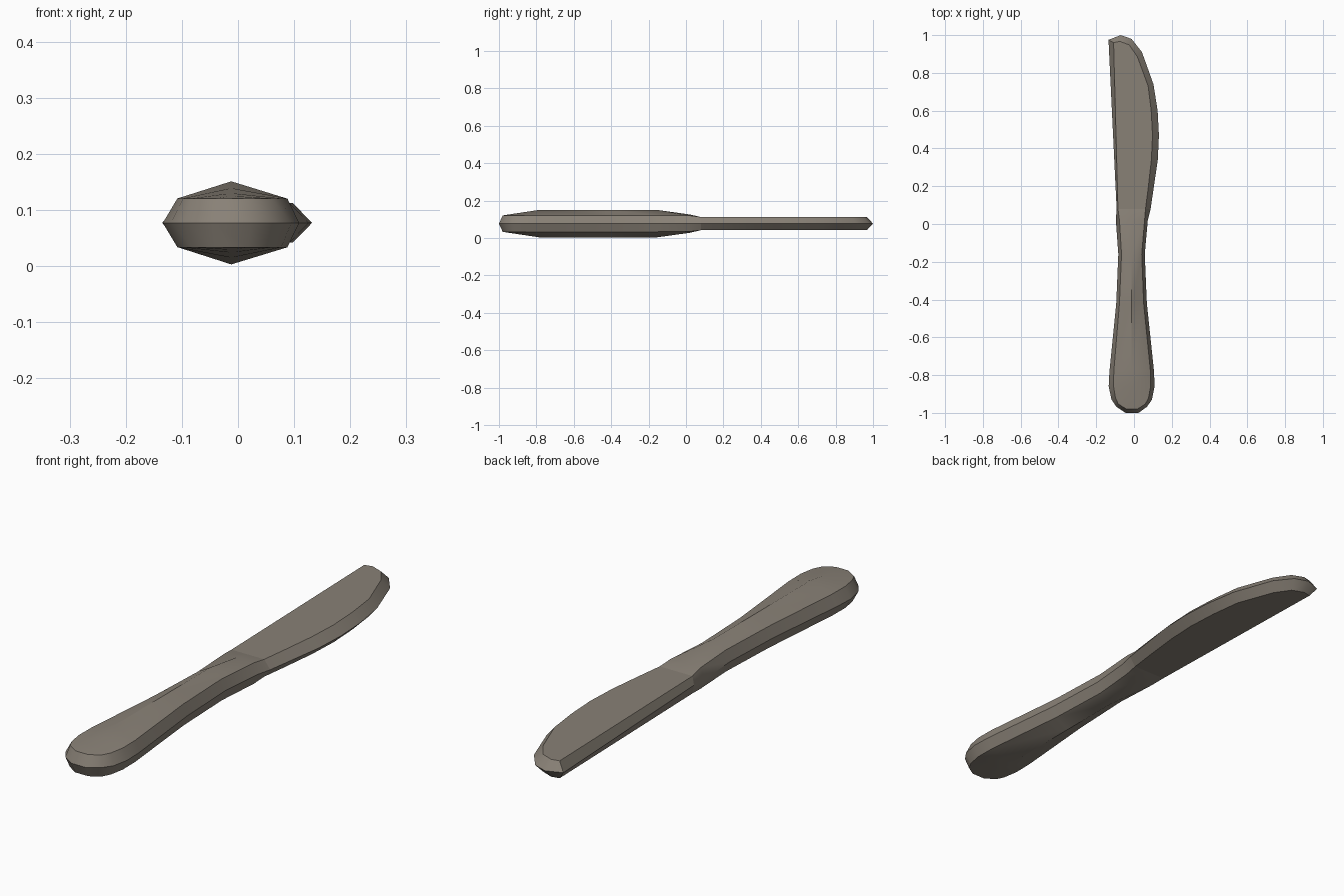
import bpy
import bmesh
import math

MID, CX = 0.077, -0.012   # height of the rim, x of the handle ridge

steel = bpy.data.materials.new("warm grey")
steel.diffuse_color = (0.25, 0.22, 0.183, 1)


def finish(name, bm, angle):
    bmesh.ops.recalc_face_normals(bm, faces=bm.faces)
    mesh = bpy.data.meshes.new(name)
    bm.to_mesh(mesh)
    bm.free()
    mesh.materials.append(steel)
    ob = bpy.data.objects.new(name, mesh)
    bpy.context.collection.objects.link(ob)
    bpy.ops.object.select_all(action='DESELECT')
    ob.select_set(True)
    bpy.context.view_layer.objects.active = ob
    bpy.ops.object.shade_smooth_by_angle(angle=math.radians(angle))


# Handle: hexagonal rings lofted along y
# (rim y, rim left, rim right, shoulder y, left, right, shoulder rise, ridge rise)
stations = [
    (-1.00, -0.045, 0.024, -0.98, -0.040, 0.018, 0.0435, 0.0435),
    (-0.968, -0.093, 0.068, -0.953, -0.083, 0.060, 0.0435, 0.048),
    (-0.93, -0.119, 0.095, -0.92, -0.098, 0.077, 0.0435, 0.053),
    (-0.86, -0.134, 0.109, -0.86, -0.108, 0.088, 0.0435, 0.062),
    (-0.78, -0.130, 0.106, -0.78, -0.107, 0.087, 0.0435, 0.074),
    (-0.42, -0.094, 0.068, -0.42, -0.077, 0.051, 0.0435, 0.074),
    (-0.16, -0.083, 0.057, -0.16, -0.066, 0.041, 0.0435, 0.074),
    (0.02, -0.096, 0.073, 0.02, -0.077, 0.056, 0.0425, 0.049),
    (0.08, -0.092, 0.088, 0.08, -0.085, 0.061, 0.035, 0.035),
]
bm = bmesh.new()
rings = []
for yo, lo, ro, yi, li, ri, h, r in stations:
    rings.append([bm.verts.new(p) for p in (
        (lo, yo, MID), (li, yi, MID + h), (CX, yi, MID + r),
        (ri, yi, MID + h), (ro, yo, MID), (ri, yi, MID - h),
        (CX, yi, MID - r), (li, yi, MID - h))])
for a, b in zip(rings, rings[1:]):
    for i in range(8):
        j = (i + 1) % 8
        bm.faces.new((a[i], a[j], b[j], b[i]))
end = rings[0]
bm.faces.new(end[0:5])
bm.faces.new(end[4:8] + end[0:1])
finish("handle", bm, 40)

# Blade: flat cheeks bevelled out to a sharp rim
rim = [(-0.092, 0.08), (-0.135, 0.975), (-0.07, 1.0), (-0.013, 0.98),
       (0.042, 0.91), (0.103, 0.74), (0.125, 0.60), (0.132, 0.47),
       (0.126, 0.34), (0.104, 0.19), (0.088, 0.08)]
cheek = [(-0.085, 0.08), (-0.108, 0.96), (-0.075, 0.967), (-0.025, 0.948),
         (0.018, 0.885), (0.075, 0.73), (0.091, 0.60), (0.098, 0.47),
         (0.092, 0.34), (0.075, 0.19), (0.061, 0.08)]
bm = bmesh.new()
edge = [bm.verts.new((x, y, MID)) for x, y in rim]
for side in (1, -1):
    flat = [bm.verts.new((x, y, MID + side * 0.035)) for x, y in cheek]
    bm.faces.new(flat)
    for i in range(len(rim) - 1):
        bm.faces.new((edge[i], edge[i + 1], flat[i + 1], flat[i]))
finish("blade", bm, 30)
